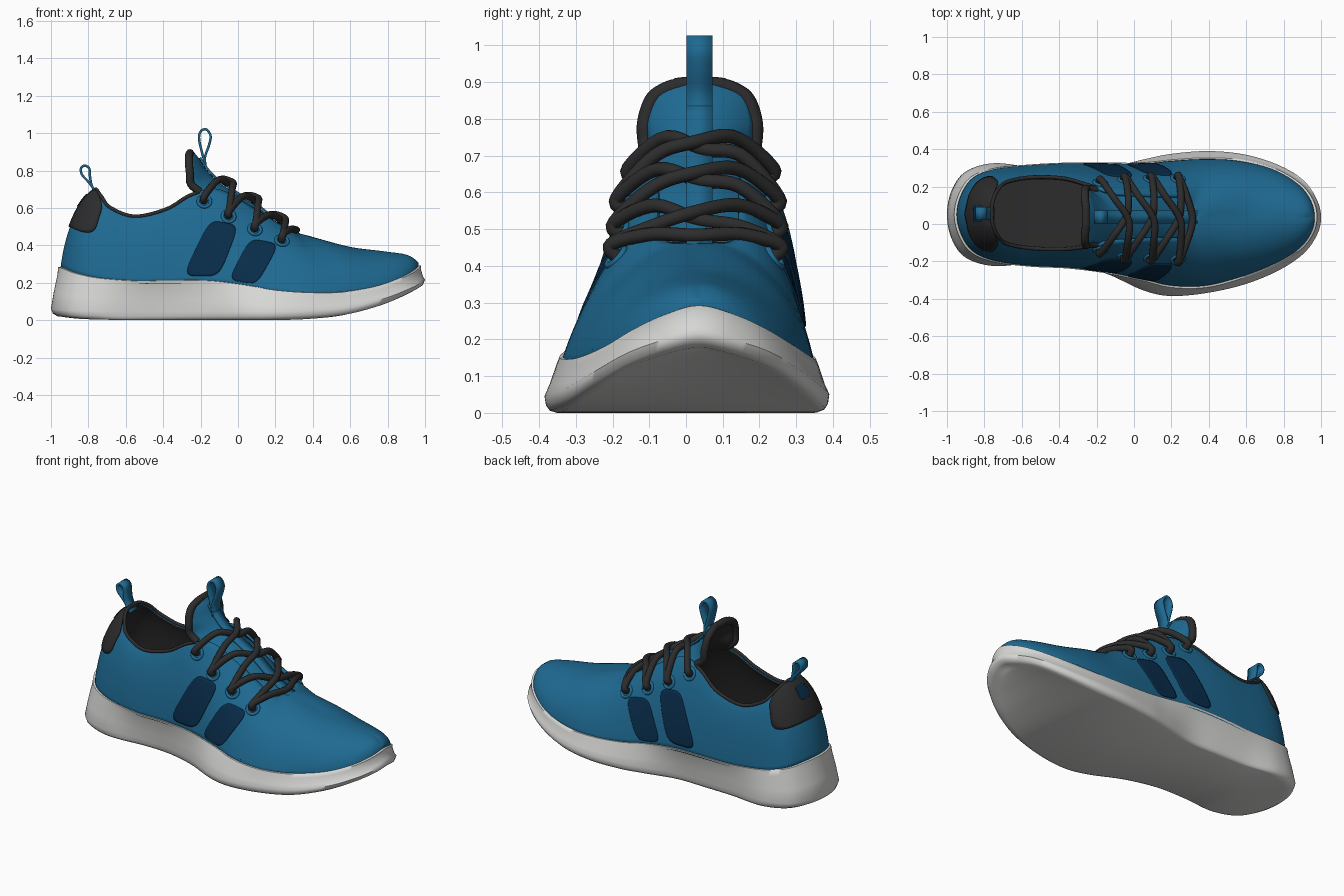
import bpy, bmesh, math
from mathutils import Vector
from mathutils.bvhtree import BVHTree

if "Cube" in bpy.data.objects:
    bpy.data.objects.remove(bpy.data.objects["Cube"])


def material(name, rgb):
    m = bpy.data.materials.new(name)
    m.diffuse_color = (*rgb, 1)
    m.use_nodes = True
    m.node_tree.nodes["Principled BSDF"].inputs["Base Color"].default_value = m.diffuse_color
    return m


BLUE = material("blue knit", (0.013, 0.142, 0.285))
NAVY = material("navy panel", (0.0025, 0.025, 0.068))
DARK = material("charcoal", (0.026, 0.025, 0.025))
WHITE = material("light sole", (0.68, 0.68, 0.67))

# Heel to toe: sole x, +y, -y | upper base x, +y, -y | sole top z, sole bottom z
ROWS = [
    (-1.00, .05, .05, -.95, .05, .05, .285, .015), (-.975, .18, -.08, -.925, .16, -.06, .275, .012),
    (-.90, .28, -.18, -.86, .25, -.15, .25, .006), (-.75, .325, -.225, -.74, .295, -.20, .225, .002),
    (-.55, .305, -.21, -.55, .315, -.225, .21, 0), (-.35, .30, -.215, -.35, .325, -.235, .212, 0),
    (-.15, .30, -.265, -.15, .325, -.26, .21, 0), (.05, .345, -.355, .05, .325, -.30, .185, 0),
    (.20, .375, -.385, .20, .34, -.335, .16, 0), (.40, .39, -.367, .38, .35, -.335, .147, .006),
    (.60, .37, -.32, .56, .34, -.29, .15, .025), (.78, .312, -.245, .74, .295, -.22, .18, .07),
    (.91, .23, -.155, .875, .217, -.14, .228, .12), (.98, .125, -.055, .945, .13, -.055, .268, .155),
    (1.00, .035, .035, .967, .035, .035, .292, .172)]
# Collar, throat and toe ridge: x, half width, z, centre y, roundness
TOP = [
    (-.76, 0, .70, .06, .65), (-.755, .06, .695, .06, .65), (-.73, .12, .66, .06, .65),
    (-.68, .165, .60, .06, .6), (-.55, .19, .555, .06, .6), (-.38, .19, .595, .055, .55),
    (-.25, .165, .67, .045, .45), (-.10, .13, .70, .035, .4), (.10, .115, .592, .035, .45),
    (.29, .10, .475, .035, .6), (.335, 0, .462, .035, .8), (.58, 0, .395, .035, .9),
    (.78, 0, .368, .035, .95), (.90, 0, .349, .035, 1), (.962, 0, .31, .035, 1)]
# Tongue centre line: x, z, half width, sideways drop
TONGUE = [(.43, .40, .10, .02), (.30, .465, .12, .035), (.20, .53, .13, .04), (.10, .61, .135, .045),
          (0, .67, .14, .06), (-.10, .735, .145, .125), (-.165, .80, .15, .08),
          (-.205, .86, .13, .045), (-.225, .885, .095, .025), (-.235, .898, .05, .01)]
LAST = len(ROWS) - 1


def ghost(rows, i, j):
    """Row past the end: mirrored across the centre line, or extrapolated."""
    a, b = rows[i], rows[j]
    if rows is ROWS:
        return [b[0], b[2], b[1], b[3], b[5], b[4], b[6], b[7]]
    if rows is TOP:
        return [b[0], -b[1], *b[2:]]
    return [2 * p - q for p, q in zip(a, b)]


def smooth_at(rows, u):
    """Catmull-Rom value at row position u."""
    n = len(rows) - 1
    i = max(0, min(int(u), n - 1))
    t = u - i
    p1, p2 = rows[i], rows[i + 1]
    p0 = rows[i - 1] if i else ghost(rows, 0, 1)
    p3 = rows[i + 2] if i + 2 <= n else ghost(rows, n, n - 1)
    return [.5 * (2 * b + (c - a) * t + (2 * a - 5 * b + 4 * c - d) * t * t
                  + (3 * b - a - 3 * c + d) * t ** 3) for a, b, c, d in zip(p0, p1, p2, p3)]


def resample(rows, count):
    return [smooth_at(rows, (len(rows) - 1) * i / (count - 1)) for i in range(count)]


def grid_object(name, grid, mats, inside, closed=False, skip=-1, thick=0, inner=0, rim=0, angle=45):
    """Skin a grid of points; normals face away from the inside point."""
    bm = bmesh.new()
    vs = [[bm.verts.new(p) for p in row] for row in grid]
    w = len(grid[0])
    for a, b in zip(vs, vs[1:]):
        for j in range(w if closed else w - 1):
            if j != skip:
                k = (j + 1) % w
                bm.faces.new((a[j], a[k], b[k], b[j]))
    bmesh.ops.remove_doubles(bm, verts=bm.verts, dist=2e-4)
    bmesh.ops.recalc_face_normals(bm, faces=bm.faces)
    ref = Vector(inside)
    if sum(f.normal.dot(f.calc_center_median() - ref) * f.calc_area() for f in bm.faces) < 0:
        bmesh.ops.reverse_faces(bm, faces=bm.faces)
    me = bpy.data.meshes.new(name)
    bm.to_mesh(me)
    bm.free()
    ob = bpy.data.objects.new(name, me)
    bpy.context.collection.objects.link(ob)
    for m in mats:
        me.materials.append(m)
    if thick:
        s = ob.modifiers.new("thickness", 'SOLIDIFY')
        s.thickness, s.offset = thick, -1
        s.material_offset, s.material_offset_rim = inner, rim
    finish(ob, angle)
    return ob


def finish(ob, angle=45):
    bpy.ops.object.select_all(action='DESELECT')
    bpy.context.view_layer.objects.active = ob
    ob.select_set(True)
    bpy.ops.object.shade_smooth_by_angle(angle=math.radians(angle))


def tube(name, pts, radius, mat, count=30, cyclic=False):
    cu = bpy.data.curves.new(name, 'CURVE')
    cu.dimensions, cu.bevel_depth, cu.bevel_resolution, cu.use_fill_caps = '3D', radius, 3, True
    sp = cu.splines.new('POLY')
    path = pts if cyclic else resample(pts, count)
    sp.points.add(len(path) - 1)
    for p, q in zip(sp.points, path):
        p.co = (*q, 1)
    sp.use_cyclic_u = cyclic
    cu.materials.append(mat)
    ob = bpy.data.objects.new(name, cu)
    bpy.context.collection.objects.link(ob)
    bpy.ops.object.select_all(action='DESELECT')
    bpy.context.view_layer.objects.active = ob
    ob.select_set(True)
    bpy.ops.object.convert(target='MESH')
    finish(bpy.context.object)


def upper_point(side, u, v):
    r, t = smooth_at(ROWS, u), smooth_at(TOP, u)
    base = Vector((r[3], r[4] if side > 0 else r[5], r[6] - .015))
    half = max(0, t[1]) if u < 10 else 0
    top = Vector((t[0], t[3] + side * half, t[2]))
    a, k = v * math.pi / 2, t[4]
    if side < 0:  # inner flank is flatter beside the throat
        k -= .17 * math.exp(-(t[0] / .25) ** 2)
    p = base.lerp(top, k * (1 - math.cos(a)) + (1 - k) * v)
    p.z = base.z + (top.z - base.z) * (k * math.sin(a) + (1 - k) * v)
    return p


US = [LAST * i / 98 for i in range(99)]
NV = 16

# Sole: closed sections from heel to toe
sole = []
for u in US:
    r = smooth_at(ROWS, u)
    halves = []
    for k in (1, 2):
        o, b = Vector((r[0], r[k])), Vector((r[3], r[k + 3]))
        c = Vector((0, .035))
        bot, top = r[7], r[6]
        ring = [(c + (o - c) * .92, bot), (c + (o - c) * .965, bot + .006), (c + (o - c) * .99, bot + .02),
                (o, bot + .045), (o.lerp(b, .3), bot + (top - bot) * .5),
                (o.lerp(b, .7), bot + (top - bot) * .85), (c + (b - c) * 1.012, top),
                (c + (b - c) * .97, top + .002)]
        halves.append([(p.x, p.y, z) for p, z in ring])
    sole.append(halves[1] + halves[0][::-1])
grid_object("sole", sole, [WHITE], (0, .03, .1), closed=True, angle=60)

# Upper shell, open at the collar and throat
shell = [[upper_point(-1, u, j / NV) for j in range(NV + 1)]
         + [upper_point(1, u, j / NV) for j in range(NV, -1, -1)] for u in US]
upper = grid_object("upper", shell, [BLUE, DARK], (0, .04, .2), skip=NV, thick=.015, inner=1)
tree = BVHTree.FromPolygons([v.co for v in upper.data.vertices],
                            [list(p.vertices) for p in upper.data.polygons])

# Insole and collar binding
grid_object("insole", [[upper_point(s, u, .06) for s in (-1, 1)] for u in US], [DARK], (0, 0, -1))
rim_us = [6.3 * i / 40 for i in range(41)]
tube("collar_binding", [upper_point(-1, u, 1) for u in rim_us[::-1]]
     + [upper_point(1, u, 1) for u in rim_us[1:]], .010, DARK, 100)


def plate(name, mat, place, lift=.005):
    """Rounded square patch laid on the upper through place(a, b)."""
    rows = []
    for i in range(13):
        row = []
        for j in range(48):
            t = 2 * math.pi * j / 48
            a, b = (i / 12 * math.copysign(abs(f) ** .45, f) for f in (math.cos(t), math.sin(t)))
            hit, n = place(a, b)
            row.append(hit + n * lift)
        rows.append(row)
    grid_object(name, rows, [mat], (-.2, .04, .3), closed=True, thick=.008)


def side_hit(x, z, side):
    hit, n, _, _ = tree.ray_cast(Vector((x, side, z)), Vector((0, -side, 0)))
    if hit is None:
        hit, n, _, _ = tree.find_nearest(Vector((x, side * .3, z)))
    return hit, n


# Heel patch with a small plain tab
def heel_place(a, b, wide=2.65, mid=.70, tall=.29):
    p = upper_point(1 if a > 0 else -1, abs(a) * wide, mid + tall * b)
    return p, (p - Vector((-.55, .06, .45))).normalized()


plate("heel_patch", DARK, heel_place, .009)
plate("heel_tab", NAVY, lambda a, b: heel_place(a, b, .55, .74, .10), .013)

# Side panels on both flanks: lower back, lower front, upper front, upper back
PANELS = {"rear_panel": ((-.295, .235), (-.10, .235), (.005, .505), (-.15, .535)),
          "front_panel": ((-.05, .215), (.10, .19), (.22, .405), (.065, .435))}
for name, quad in PANELS.items():
    q = [Vector(p) for p in quad]
    for side in (-1, 1):
        def panel_place(a, b):
            p = q[0].lerp(q[1], (a + 1) / 2).lerp(q[3].lerp(q[2], (a + 1) / 2), (b + 1) / 2)
            return side_hit(p.x, p.y, side)
        plate(name, NAVY, panel_place)

# Tongue with padded dark back and edge roll; its upper sides sweep straight back
path = resample(TONGUE, 46)
tongue = []
for i, (x, z, half, drop) in enumerate(path):
    a, b = path[max(0, i - 1)], path[min(45, i + 1)]
    n = Vector((b[1] - a[1], 0, a[0] - b[0])).normalized()
    n = n.lerp(Vector((1, 0, .15)), max(0, min(1, (z - .64) / .1)))
    tongue.append([Vector((x, .038 + half * s, z)) - n * drop * s * s for s in [k / 8 - 1 for k in range(17)]])
grid_object("tongue", tongue, [BLUE, DARK], (-.5, .04, .3), thick=.025, inner=1, rim=1)
back = Vector((-.012, 0, -.004))
tube("tongue_edge", [row[0] + back for row in tongue[24:]] + [row[-1] + back for row in tongue[:23:-1]],
     .022, DARK, 60)


# Tongue strip and pull loops
def ribbon(name, pts, yc, thick):
    grid_object(name, [[(x, yc + s * .035, z) for s in (-1, 1)] for x, z in resample(pts, 40)],
                [BLUE], (-.5, .04, .3), thick=thick)


ribbon("tongue_strip", [(x + .007, z + .012) for x, z, _, _ in TONGUE[:8]], .037, .012)
ribbon("tongue_loop", [(-.18, .83), (-.20, .90), (-.215, .975), (-.20, 1.018), (-.165, 1.025), (-.14, .985),
                       (-.15, .93), (-.17, .87), (-.165, .81)], .037, .013)
ribbon("heel_loop", [(-.765, .68), (-.80, .73), (-.84, .775), (-.845, .815), (-.82, .833), (-.79, .815),
                     (-.785, .77), (-.775, .72), (-.745, .67)], .057, .013)


# Eyelets and laces
def ridge(x):
    for p, q in zip(TONGUE, TONGUE[1:]):
        if q[0] <= x <= p[0]:
            return p[1] + (q[1] - p[1]) * (x - p[0]) / (q[0] - p[0])


EYES = [(-.18, .635), (-.05, .555), (.09, .485), (.235, .425)]
eye = {(i, s): side_hit(x, z, s) for i, (x, z) in enumerate(EYES) for s in (-1, 1)}
for hit, n in eye.values():
    e1 = n.cross(Vector((0, 0, 1))).normalized()
    e2 = n.cross(e1)
    tube("eyelet", [hit + .033 * (e1 * math.cos(t) + e2 * math.sin(t))
                    for t in [k * math.pi / 10 for k in range(20)]], .009, BLUE, cyclic=True)


def lace(a, b, side, lift):
    (ha, na), (hb, nb) = eye[a, side], eye[b, -side]

    def over(t, up):
        x = EYES[a][0] + (EYES[b][0] - EYES[a][0]) * t + .07 * math.sin(math.pi * t)
        return Vector((x + .4 * up, ha.y + (hb.y - ha.y) * t, ridge(x) + up))
    tube("lace", [ha - na * .01, ha + na * .02 + Vector((0, 0, .02)), over(.22, .008), over(.5, lift),
                  over(.78, .008), hb + nb * .02 + Vector((0, 0, .02)), hb - nb * .01], .019, DARK, 36)


for i in range(3):
    lace(i, i + 1, -1, .018)
    lace(i, i + 1, 1, .038)
lace(3, 3, -1, .02)
